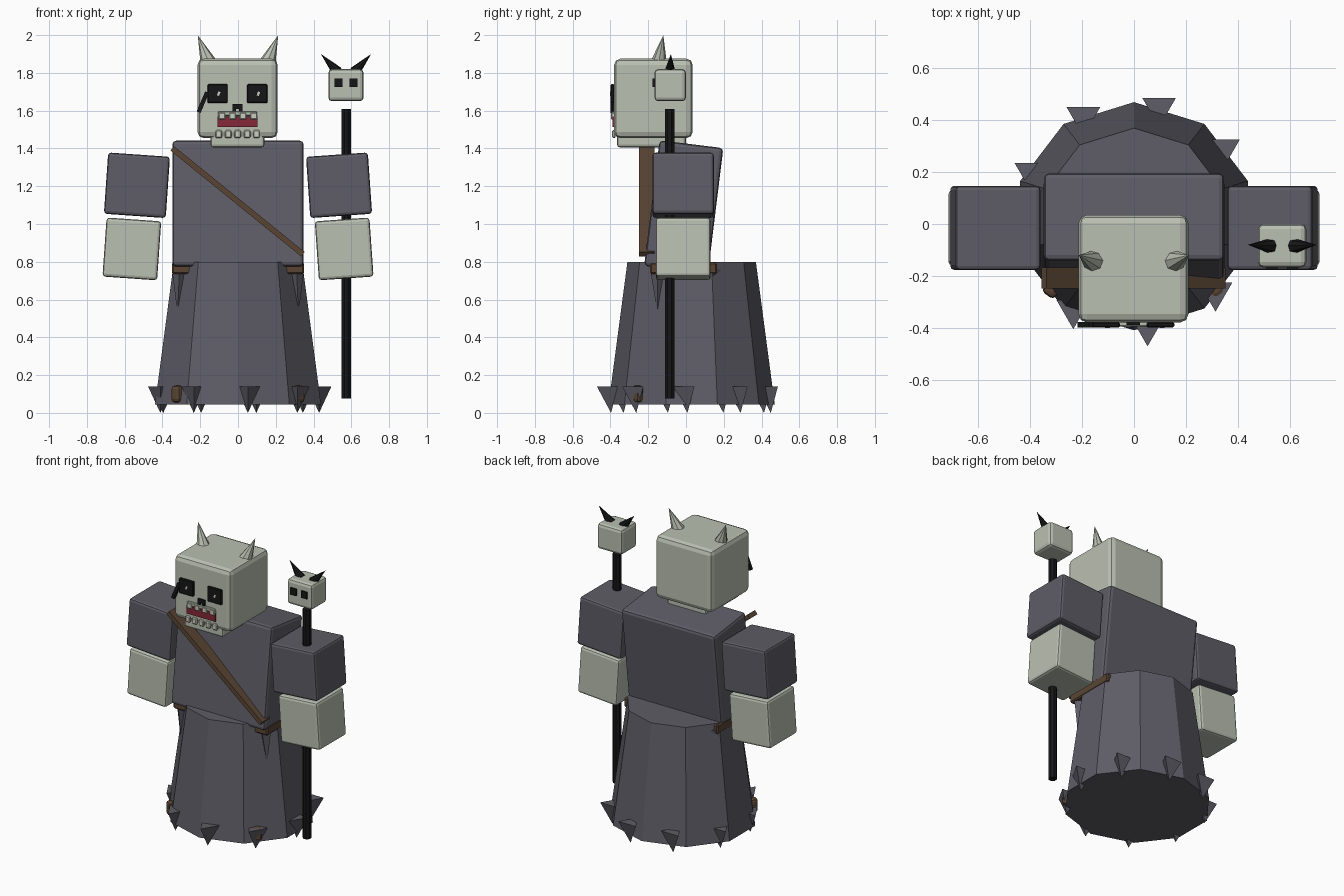
import bpy, bmesh, math
from mathutils import Vector

if "Cube" in bpy.data.objects:
    bpy.data.objects.remove(bpy.data.objects["Cube"])


def material(name, rgb):
    m = bpy.data.materials.new(name)
    m.diffuse_color = (*rgb, 1)
    m.use_nodes = True
    m.node_tree.nodes["Principled BSDF"].inputs["Base Color"].default_value = m.diffuse_color
    return m


ROBE = material("robe grey", (0.112, 0.108, 0.133))
BONE = material("bone", (0.49, 0.525, 0.445))
TOOTH = material("tooth", (0.60, 0.62, 0.53))
BROWN = material("leather brown", (0.10, 0.06, 0.033))
BLACK = material("black", (0.008, 0.008, 0.009))
RED = material("mouth red", (0.23, 0.022, 0.04))


def finish(name, bm, mat, loc=(0, 0, 0), rot=(0, 0, 0)):
    me = bpy.data.meshes.new(name)
    bmesh.ops.recalc_face_normals(bm, faces=bm.faces)
    bm.to_mesh(me)
    bm.free()
    me.materials.append(mat)
    ob = bpy.data.objects.new(name, me)
    ob.location = loc
    ob.rotation_euler = [math.radians(a) for a in rot]
    bpy.context.collection.objects.link(ob)
    return ob


def box(name, mat, centre, size, rot=(0, 0, 0), bevel=0, segs=2):
    bm = bmesh.new()
    bmesh.ops.create_cube(bm, size=1)
    bmesh.ops.scale(bm, vec=size, verts=bm.verts)
    if bevel:
        bmesh.ops.bevel(bm, geom=bm.edges[:], offset=bevel, segments=segs,
                        profile=0.5, affect='EDGES')
    return finish(name, bm, mat, centre, rot)


def span(name, mat, x, y, z, **kw):
    """Box from its extents on the three axes."""
    ext = (x, y, z)
    return box(name, mat, [(a + b) / 2 for a, b in ext], [b - a for a, b in ext], **kw)


def spike(name, mat, base, tip, r, sides=8, r2=0.0, turn=0.0):
    """Cone or rod from base to tip; turn sets the angle of the first corner."""
    base, tip = Vector(base), Vector(tip)
    axis = (tip - base).normalized()
    u = Vector((1, 0, 0))
    u = (u - axis * u.dot(axis)).normalized()
    v = Vector((0, 0, 1)).cross(u) if abs(axis.z) > 0.999 else axis.cross(u)
    angles = [turn + 2 * math.pi * i / sides for i in range(sides)]
    ring = lambda c, rad: [bm.verts.new(c + (u * math.cos(a) + v * math.sin(a)) * rad) for a in angles]
    bm = bmesh.new()
    low = ring(base, r)
    bm.faces.new(low)
    if r2:
        high = ring(tip, r2)
        bm.faces.new(high)
    else:
        apex = bm.verts.new(tip)
    for i in range(sides):
        j = (i + 1) % sides
        bm.faces.new((low[i], low[j], high[j], high[i]) if r2 else (low[i], low[j], apex))
    return finish(name, bm, mat)


# Skirt: ten-sided tapered body, slightly wider than deep
skirt = spike("skirt", ROBE, (0, 0.03, 0.045), (0, 0.03, 0.80), 0.44, 10, 0.34, math.pi / 2)
skirt.scale.x = 1.05

# Ragged hem: nine three-sided points
for k in range(9):
    a = math.radians(37 + 40 * k)
    x, y = 0.43 * math.cos(a), 0.03 + 0.43 * math.sin(a)
    spike("hem_point", ROBE, (x, y, 0.14), (x, y, 0.0), 0.075, 3, turn=-math.pi / 2)

# Torso leaning back, belt and diagonal strap
box("torso", ROBE, (0, -0.012, 1.09), (0.695, 0.34, 0.67), (-7, 0, 0), 0.02)
span("belt", BROWN, (-0.35, 0.35), (-0.19, 0.163), (0.735, 0.797), bevel=0.008, segs=1)
box("chest_strap", BROWN, (-0.002, -0.208, 1.12), (0.89, 0.08, 0.03), (0, 39, 0))

for s in (-1, 1):
    # Arms
    box("upper_arm", ROBE, (s * 0.535, -0.015, 1.205), (0.328, 0.325, 0.325), (0, -4 * s, 0), 0.016)
    box("forearm", BONE, (s * 0.562, -0.015, 0.868), (0.29, 0.29, 0.313), (0, -4 * s, 0), 0.016)
    # Belt tatters and leather patches on the hem
    for y in (-0.15, 0.145):
        spike("belt_tatter", ROBE, (s * 0.31, y, 0.76), (s * 0.32, y, 0.52), 0.04, 4)
    box("hem_patch", BROWN, (s * 0.32, -0.255, 0.10), (0.06, 0.05, 0.09), (0, 0, s * 36), 0.018)
    # Head horns
    spike("horn", BONE, (s * 0.155, -0.145, 1.85), (s * 0.213, -0.12, 2.0), 0.045)
    # Eyes: dark socket, rim and glint
    x = s * 0.105 - 0.003
    box("eye_socket", BLACK, (x, -0.389, 1.69), (0.107, 0.02, 0.10), bevel=0.005, segs=1)
    box("eye_glint", TOOTH, (x + 0.006, -0.4, 1.69), (0.012, 0.004, 0.022), (0, 20, 0))

# Head and jaw
span("head", BONE, (-0.214, 0.21), (-0.38, 0.035), (1.455, 1.875), bevel=0.032)
span("jaw", BONE, (-0.145, 0.14), (-0.365, 0.0), (1.405, 1.48), bevel=0.015)
box("eye_streak", BLACK, (-0.186, -0.389, 1.645), (0.022, 0.02, 0.115), (0, 23, 0))

# Nose, mouth and teeth
span("nose_top", BLACK, (-0.028, 0.024), (-0.39, -0.37), (1.61, 1.635))
for x in (-0.019, 0.015):
    box("nostril", BLACK, (x, -0.38, 1.60), (0.018, 0.02, 0.022))
span("mouth", RED, (-0.108, 0.104), (-0.39, -0.37), (1.513, 1.568))
span("upper_gum", BONE, (-0.105, 0.10), (-0.395, -0.37), (1.572, 1.596), bevel=0.004, segs=1)
for i in range(4):
    box("upper_tooth", TOOTH, (-0.085 + 0.056 * i, -0.386, 1.572), (0.036, 0.022, 0.036), bevel=0.004, segs=1)
for i in range(5):
    box("lower_tooth", TOOTH, (-0.102 + 0.05 * i, -0.382, 1.476), (0.034, 0.018, 0.042), bevel=0.005, segs=1)

# Staff with a small floating horned skull
spike("staff", BLACK, (0.573, -0.087, 0.075), (0.573, -0.087, 1.61), 0.027, 8, 0.027, math.pi / 8)
span("staff_skull", BONE, (0.478, 0.665), (-0.167, 0.0), (1.65, 1.82), bevel=0.02)
for s in (-1, 1):
    box("staff_skull_eye", BLACK, (0.572 + s * 0.04, -0.168, 1.747), (0.043, 0.018, 0.046))
    spike("staff_horn", BLACK, (0.572 + s * 0.045, -0.085, 1.805), (0.572 + s * 0.133, -0.08, 1.9), 0.03)
